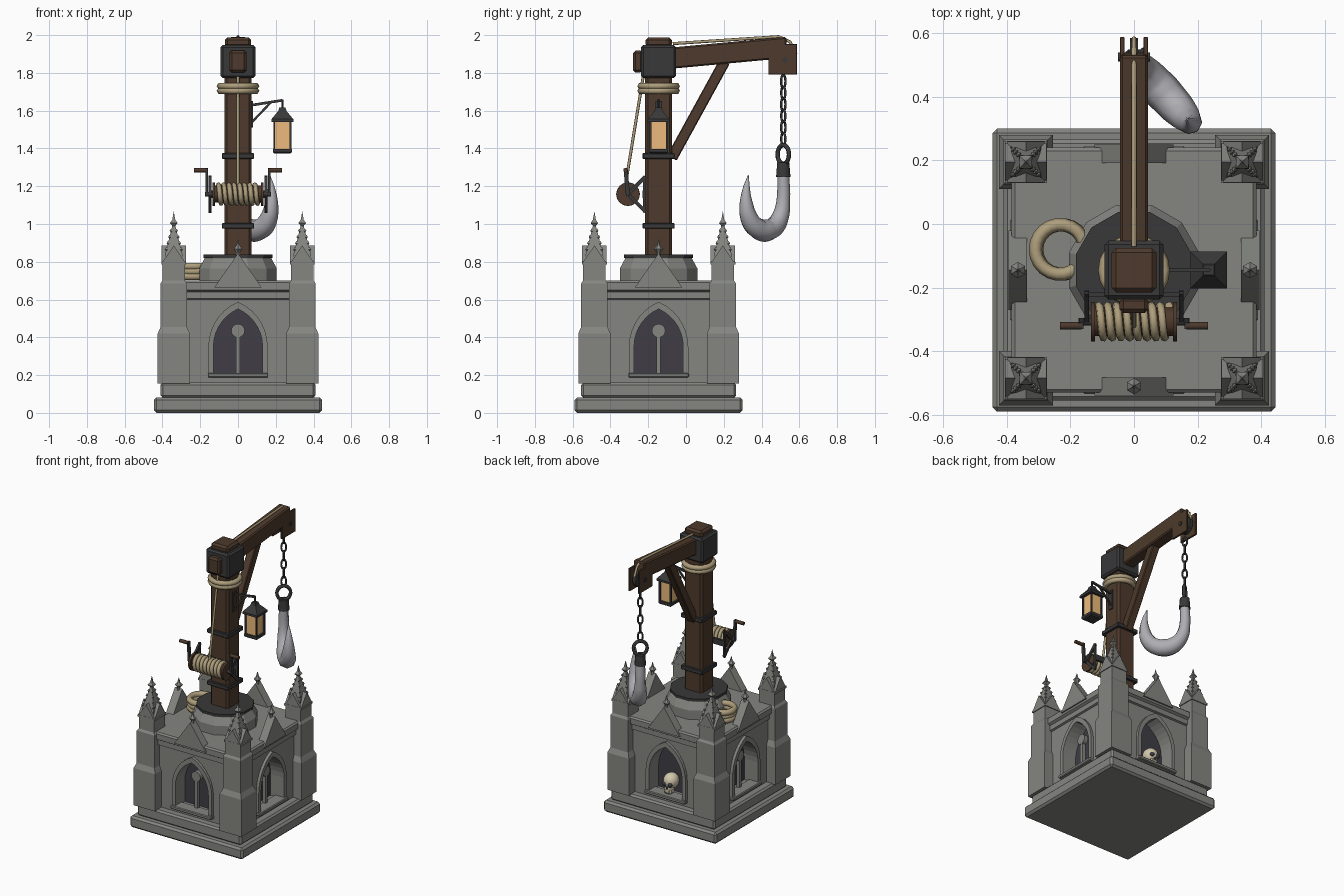
import bpy, bmesh, math
from math import sin, cos, pi
from mathutils import Matrix, Vector

if "Cube" in bpy.data.objects:
    bpy.data.objects.remove(bpy.data.objects["Cube"])

C = -0.145  # y of tower and mast centre

def mat(name, r, g, b):
    m = bpy.data.materials.new(name)
    m.diffuse_color = (r, g, b, 1)
    m.use_nodes = True
    m.node_tree.nodes["Principled BSDF"].inputs["Base Color"].default_value = m.diffuse_color
    return m

STONE = mat("stone", .235, .24, .22)
DARK = mat("shadow", .05, .047, .06)
WOOD = mat("wood", .075, .042, .025)
IRON = mat("iron", .04, .04, .042)
ROPE = mat("rope", .42, .34, .2)
STEEL = mat("steel", .42, .42, .45)
GLOW = mat("glow", .85, .5, .2)
BONE = mat("bone", .65, .58, .42)

def finish(name, bm, m, smooth=False):
    bmesh.ops.recalc_face_normals(bm, faces=bm.faces)
    me = bpy.data.meshes.new(name)
    bm.to_mesh(me)
    bm.free()
    me.materials.append(m)
    if smooth:
        me.shade_smooth()
        me.set_sharp_from_angle(angle=math.radians(40))
    ob = bpy.data.objects.new(name, me)
    bpy.context.collection.objects.link(ob)
    return ob

def box(name, c, s, m, bev=0, M=Matrix()):
    bm = bmesh.new()
    bmesh.ops.create_cube(bm, size=1, matrix=Matrix.Diagonal((*s, 1)))
    if bev:
        bmesh.ops.bevel(bm, geom=bm.edges[:], offset=bev, segments=1, affect='EDGES')
    bm.transform(M @ Matrix.Translation(c))
    return finish(name, bm, m)

def along(a, b):
    a, b = Vector(a), Vector(b)
    z = (b - a).normalized()
    x = Vector((1, 0, 0)) if abs(z.x) < .5 else Vector((0, 1, 0))
    y = z.cross(x).normalized()
    R = Matrix((y.cross(z), y, z)).transposed().to_4x4()
    return Matrix.Translation((a + b) / 2) @ R, (b - a).length

def beam(name, a, b, w, h, m, bev=0):
    M, L = along(a, b)
    return box(name, (0, 0, 0), (w, h, L), m, bev, M)

def rod(name, a, b, r, m, n=12, r2=None):
    M, L = along(a, b)
    bm = bmesh.new()
    bmesh.ops.create_cone(bm, cap_ends=True, segments=n, radius1=r,
                          radius2=r if r2 is None else r2, depth=L, matrix=M)
    return finish(name, bm, m, n > 8)

def stack(name, rings, m, n=4, at=(0, C)):
    """Lofted regular polygon; ring = (flat half width, z)."""
    bm = bmesh.new()
    loops = []
    for h, z in rings:
        r = max(h, .0005) / cos(pi / n)
        loops.append([bm.verts.new((at[0] + r * cos(2*pi*(i+.5)/n), at[1] + r * sin(2*pi*(i+.5)/n), z)) for i in range(n)])
    for p, q in zip(loops, loops[1:]):
        for i in range(n):
            bm.faces.new((p[i], p[(i+1) % n], q[(i+1) % n], q[i]))
    bm.faces.new(loops[0])
    bm.faces.new(loops[-1])
    return finish(name, bm, m)

def prism(name, pts, y0, y1, m, M):
    bm = bmesh.new()
    f = bm.faces.new([bm.verts.new((x, y0, z)) for x, z in pts])
    new = bmesh.ops.extrude_face_region(bm, geom=[f])["geom"]
    bmesh.ops.translate(bm, vec=(0, y1 - y0, 0), verts=[v for v in new if isinstance(v, bmesh.types.BMVert)])
    bm.transform(M)
    return finish(name, bm, m)

def tube(name, pts, r, m, radii=None, cyclic=False, bez=False, res=2):
    cu = bpy.data.curves.new(name, 'CURVE')
    cu.dimensions = '3D'
    cu.bevel_depth, cu.bevel_resolution, cu.use_fill_caps, cu.resolution_u = r, res, True, 4
    sp = cu.splines.new('BEZIER' if bez else 'POLY')
    P = sp.bezier_points if bez else sp.points
    P.add(len(pts) - 1)
    for i, p in enumerate(pts):
        P[i].co = p if bez else (*p, 1)
        if bez:
            P[i].handle_left_type = P[i].handle_right_type = 'AUTO'
        if radii:
            P[i].radius = radii[i]
    sp.use_cyclic_u = cyclic
    sp.use_smooth = True
    cu.materials.append(m)
    ob = bpy.data.objects.new(name, cu)
    bpy.context.collection.objects.link(ob)

def loop(name, c, u, v, ru, rv, r, m, n=20):
    c, u, v = Vector(c), Vector(u), Vector(v)
    tube(name, [c + u*ru*cos(2*pi*i/n) + v*rv*sin(2*pi*i/n) for i in range(n)], r, m, cyclic=True, res=1)

def ball(name, c, r, m, s=(1, 1, 1)):
    bm = bmesh.new()
    bmesh.ops.create_uvsphere(bm, u_segments=16, v_segments=10, radius=r,
                              matrix=Matrix.Translation(c) @ Matrix.Diagonal((*s, 1)))
    return finish(name, bm, m, True)

def arch(w, z0, zs, za, n=7):
    """Pointed arch outline from bottom right over the apex to bottom left."""
    c = ((za - zs)**2 - w*w) / (2*w)
    R = w + c
    t = math.atan2(za - zs, c)
    right = [(w, z0)] + [(R*cos(t*i/n) - c, zs + R*sin(t*i/n)) for i in range(n)]
    return right + [(0, za)] + [(-x, z) for x, z in reversed(right)]

# Stone tower: plinth, body, cornice, deck
box("plinth_lower", (0, C, .041), (.89, .89, .082), STONE, .014)
box("plinth_upper", (0, C, .12), (.82, .82, .08), STONE, .012)
body = stack("tower_body", [(.355, .14), (.355, .63)], STONE)
stack("cornice", [(.355, .60), (.368, .605), (.368, .64), (.385, .65), (.385, .69), (.375, .70)], STONE)

# Niches, gables and skull side
for k in range(4):
    M = Matrix.Translation((0, C, 0)) @ Matrix.Rotation(k*pi/2, 4, 'Z')
    inner = arch(.13, .2, .35, .55)
    cut = prism("niche_cutter", inner, -.5, -.26, STONE, M)
    cut.hide_render = True
    cut.hide_viewport = True
    mod = body.modifiers.new("niche", 'BOOLEAN')
    mod.operation, mod.object, mod.solver = 'DIFFERENCE', cut, 'EXACT'
    prism("niche_back", inner, -.268, -.258, DARK, M)
    prism("niche_frame", arch(.157, .2, .35, .588) + inner[::-1], -.375, -.335, STONE, M)
    box("niche_sill", (0, -.345, .199), (.32, .09, .024), STONE, .005, M)
    if k != 2:
        box("niche_mullion", (0, -.315, .31), (.022, .025, .23), STONE, 0, M)
        rod("niche_disc", M @ Vector((0, -.33, .435)), M @ Vector((0, -.3, .435)), .036, STONE, 16)
    prism("gable", [(-.125, .665), (.125, .665), (0, .845)], -.395, -.337, STONE, M)
    p = M @ Vector((0, -.365, 0))
    stack("gable_finial", [(.01, .82), (.01, .85), (.022, .868), (.008, .888), (0, .92)], STONE, 6, (p.x, p.y))

# Corner buttresses with pinnacles
for sx in (-1, 1):
    for sy in (-1, 1):
        a, b = sx*.34, C + sy*.34
        stack("buttress", [(.085, .155), (.085, .42), (.07, .455), (.07, .685), (.06, .70), (.06, .79)], STONE, 4, (a, b))
        stack("pinnacle_spire", [(.066, .785), (.066, .80), (.05, .802), (.046, .84), (.008, .99), (.02, 1.005), (.008, 1.022), (0, 1.065)], STONE, 4, (a, b))
        for k in range(4):
            M = Matrix.Translation((a, b, 0)) @ Matrix.Rotation(k*pi/2, 4, 'Z')
            prism("gablet", [(-.06, .798), (.06, .798), (0, .887)], -.065, -.035, STONE, M)
            for i in range(4):
                z = .865 + i*.033
                h = .046 - .038*(z - .84)/.15
                p = M @ Vector((h, h, z))
                stack("crocket", [(0, z - .01), (.007, z), (0, z + .012)], STONE, 4, (p.x, p.y))

# Skull in the back niche
ball("skull_cranium", (0, .165, .292), .054, BONE, (.95, 1.05, 1))
box("skull_jaw", (0, .188, .232), (.058, .05, .045), BONE, .01)
for s in (-1, 1):
    ball("skull_eye", (s*.022, .211, .28), .015, DARK)
    box("skull_tooth_gap", (s*.009, .2135, .224), (.004, .003, .022), DARK)
ball("skull_nose", (0, .214, .254), .008, DARK)

# Mast pedestal
stack("pedestal", [(.205, .69), (.205, .765), (.178, .815), (.178, .825)], STONE, 12)
stack("pedestal_plate", [(.183, .82), (.183, .838)], IRON, 12)

# Mast, bands, head
box("mast", (0, C, 1.31), (.142, .142, 1.0), WOOD, .014)
for z in (.99, 1.36):
    box("mast_band", (0, C, z), (.17, .17, .03), IRON, .004)
for z in (1.705, 1.73):
    loop("rope_collar", (0, C, z), (1, 0, 0), (0, 1, 0), .095, .095, .018, ROPE)
box("head_block", (0, C, 1.86), (.185, .185, .175), IRON, .012)
box("head_cap", (0, C, 1.962), (.14, .14, .05), WOOD, .014)
box("head_peg", (0, -.255, 1.86), (.09, .05, .115), WOOD, .012)

# Jib, brace, sheave cheeks
beam("jib", (0, -.08, 1.878), (0, .535, 1.935), .088, .112, WOOD, .008)
beam("brace", (0, -.075, 1.35), (0, .205, 1.86), .056, .058, WOOD, .005)
for s in (-1, 1):
    box("jib_cheek", (s*.037, .512, 1.872), (.014, .152, .162), WOOD, .002)
rod("sheave", (-.012, .525, 1.87), (.012, .525, 1.87), .06, IRON, 16)
rod("sheave_pin", (-.05, .525, 1.87), (.05, .525, 1.87), .014, IRON)
tube("jib_rope", [(0, -.07, 1.955), (0, .49, 1.992), (0, .55, 1.965), (0, .583, 1.9)], .008, ROPE)
tube("winch_rope", [(0, -.225, 1.79), (0, -.32, 1.21)], .008, ROPE)

# Chain, ring and hook (hook plane is turned about z)
Y = .515
D, N, Z = Vector((.67, -.74, 0)), Vector((.74, .67, 0)), Vector((0, 0, 1))
for i in range(6):
    loop("chain_link", (0, Y, 1.755 - i*.061), N if i % 2 else D, Z, .016, .034, .0065, IRON, 14)
loop("hook_ring", (0, Y, 1.368), N, Z, .045, .05, .012, IRON)
rod("hook_collar", (0, Y, 1.25), (0, Y, 1.325), .038, IRON, 12, .032)
hook = [(0, 1.27, .031), (0, 1.12, .036), (.02, 1.04, .045), (.068, .983, .055), (.13, .965, .06), (.2, .985, .056),
        (.245, 1.035, .047), (.264, 1.1, .037), (.265, 1.18, .021), (.25, 1.258, .003)]
tube("hook", [Vector((0, Y, z)) + D*s for s, z, r in hook], 1, STEEL, [r for *_, r in hook], bez=True)

# Windlass
WY, WZ = -.307, 1.158
rod("winch_drum", (-.13, WY, WZ), (.13, WY, WZ), .045, WOOD, 16)
n = 16*8
tube("winch_coil", [(-.11 + .22*i/n, WY + .05*cos(2*pi*i/16), WZ + .05*sin(2*pi*i/16)) for i in range(n+1)], .013, ROPE, res=1)
rod("winch_axle", (-.175, WY, WZ), (.175, WY, WZ), .012, IRON)
box("winch_crossbar", (0, -.222, WZ), (.31, .014, .04), IRON)
for s in (-1, 1):
    rod("drum_flange", (s*.122, WY, WZ), (s*.136, WY, WZ), .062, WOOD, 16)
    for z in (1.25, 1.065):
        beam("winch_bracket", (s*.148, -.215, z), (s*.148, WY, WZ), .014, .02, IRON)
    beam("winch_strap", (s*.148, -.22, 1.06), (s*.148, -.22, 1.255), .014, .014, IRON)
    beam("crank_arm", (s*.166, WY, WZ - .01), (s*.166, -.32, 1.295), .014, .022, IRON)
    rod("crank_handle", (s*.165, -.32, 1.285), (s*.232, -.32, 1.285), .012, WOOD)

# Lantern on its bracket
LX = .235
beam("lantern_arm", (.065, C, 1.628), (LX, C, 1.655), .012, .014, IRON)
beam("lantern_arm_brace", (.065, C, 1.53), (.175, C, 1.645), .01, .012, IRON)
box("lantern_wall_plate", (.074, C, 1.58), (.01, .035, .14), IRON)
rod("lantern_hanger", (LX, C, 1.6), (LX, C, 1.66), .006, IRON, 8)
stack("lantern_roof", [(.058, 1.54), (.058, 1.555), (.022, 1.598), (.016, 1.618)], IRON, 4, (LX, C))
stack("lantern_glass", [(.038, 1.39), (.038, 1.545)], GLOW, 4, (LX, C))
stack("lantern_base", [(.04, 1.372), (.05, 1.38), (.05, 1.398)], IRON, 4, (LX, C))
for sx in (-1, 1):
    for sy in (-1, 1):
        box("lantern_post", (LX + sx*.043, C + sy*.043, 1.468), (.01, .01, .155), IRON)

# Spare rope coil on the deck
for i in range(3):
    loop("deck_rope_coil", (-.232 + .004*(i % 2), -.08, .722 + i*.027), (1, 0, 0), (0, 1, 0), .078, .078, .021, ROPE, 22)
